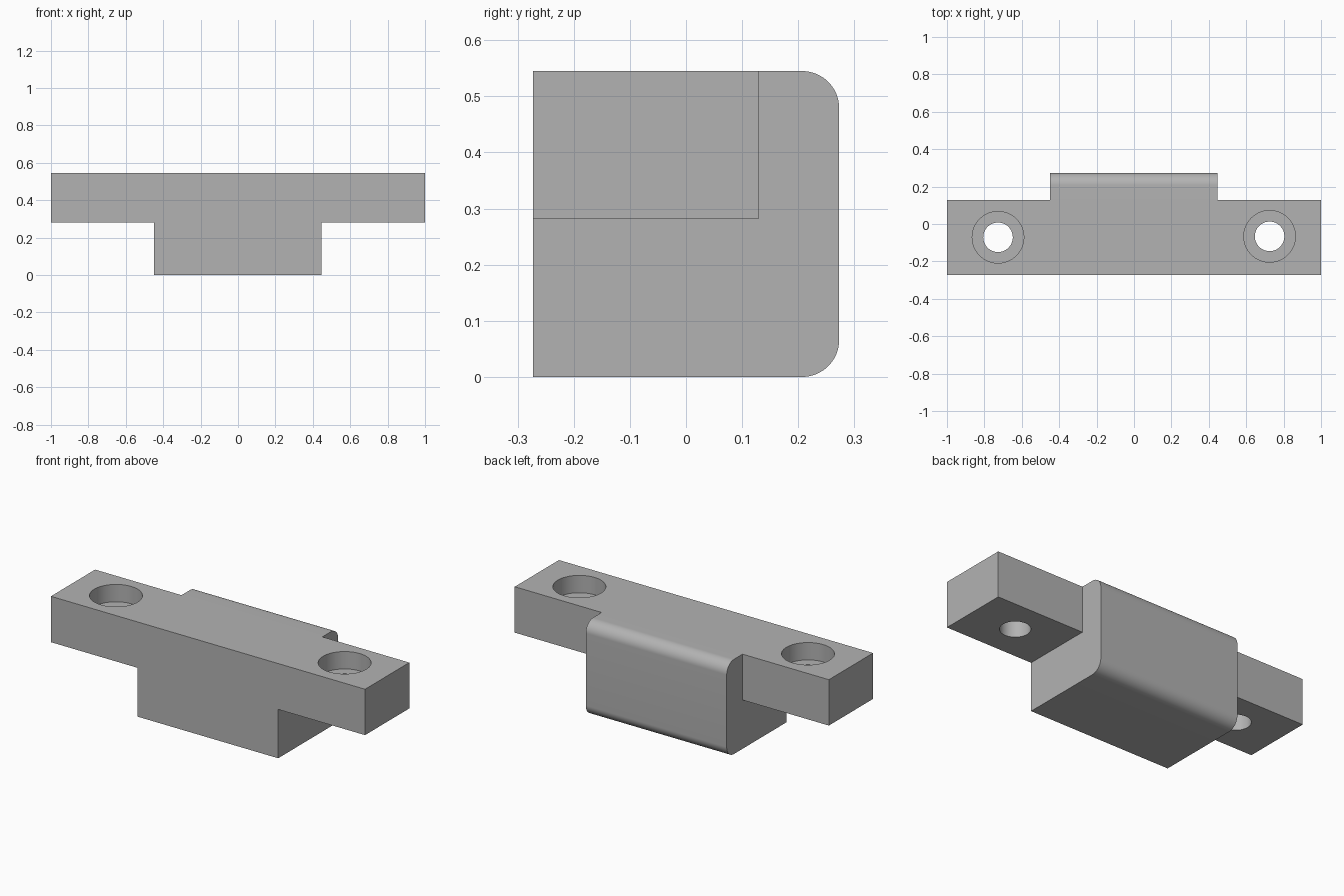
import bpy, bmesh, math
from mathutils import Matrix, Vector

cube = bpy.data.objects.get("Cube")
if cube:
    bpy.data.objects.remove(cube, do_unlink=True)

FRONT, BACK, TOP = -0.273, 0.273, 0.545
BAR_BACK, BAR_BOTTOM = 0.129, 0.281

grey = bpy.data.materials.new("plain grey")
grey.use_nodes = True
grey.diffuse_color = (0.45, 0.45, 0.45, 1)
grey.node_tree.nodes["Principled BSDF"].inputs["Base Color"].default_value = grey.diffuse_color


def finish(name, bm):
    bmesh.ops.recalc_face_normals(bm, faces=bm.faces)
    mesh = bpy.data.meshes.new(name)
    bm.to_mesh(mesh)
    bm.free()
    mesh.materials.append(grey)
    obj = bpy.data.objects.new(name, mesh)
    bpy.context.collection.objects.link(obj)
    return obj


def box(name, low, high):
    low, high = Vector(low), Vector(high)
    bm = bmesh.new()
    bmesh.ops.create_cube(bm, size=1)
    bmesh.ops.scale(bm, vec=high - low, verts=bm.verts)
    bmesh.ops.translate(bm, vec=(low + high) / 2, verts=bm.verts)
    return finish(name, bm)


def cylinder(name, x, y, radius, low, high):
    bm = bmesh.new()
    bmesh.ops.create_cone(bm, cap_ends=True, segments=64, radius1=radius, radius2=radius,
                          depth=high - low, matrix=Matrix.Translation((x, y, (low + high) / 2)))
    return finish(name, bm)


def combine(target, other, operation):
    other.hide_render = True
    mod = target.modifiers.new(other.name, "BOOLEAN")
    mod.operation, mod.solver, mod.object = operation, "EXACT", other
    bpy.context.view_layer.objects.active = target
    bpy.ops.object.modifier_apply(modifier=mod.name)
    bpy.data.objects.remove(other, do_unlink=True)


# Central block with its two long back edges rounded
block = box("mounting_block", (-0.45, FRONT, 0), (0.447, BACK, TOP))
bm = bmesh.new()
bm.from_mesh(block.data)
back_edges = [e for e in bm.edges if all(v.co.y > 0 for v in e.verts)
              and abs(e.verts[0].co.x - e.verts[1].co.x) > 0.1]
bmesh.ops.bevel(bm, geom=back_edges, offset=0.066, segments=16, profile=0.5, affect="EDGES")
bm.to_mesh(block.data)
bm.free()

# Cross bar forming the two ears
combine(block, box("cross_bar", (-1, FRONT, BAR_BOTTOM), (1, BAR_BACK, TOP)), "UNION")

# Counterbored screw holes
for x, y in ((-0.727, -0.071), (0.725, -0.066)):
    combine(block, cylinder("screw_hole", x, y, 0.079, 0.1, 0.7), "DIFFERENCE")
    combine(block, cylinder("counterbore", x, y, 0.138, TOP - 0.1, 0.7), "DIFFERENCE")

# Smooth the curved walls, keep the corners crisp
bpy.ops.object.select_all(action="DESELECT")
block.select_set(True)
bpy.context.view_layer.objects.active = block
bpy.ops.object.shade_smooth_by_angle(angle=math.radians(30))
